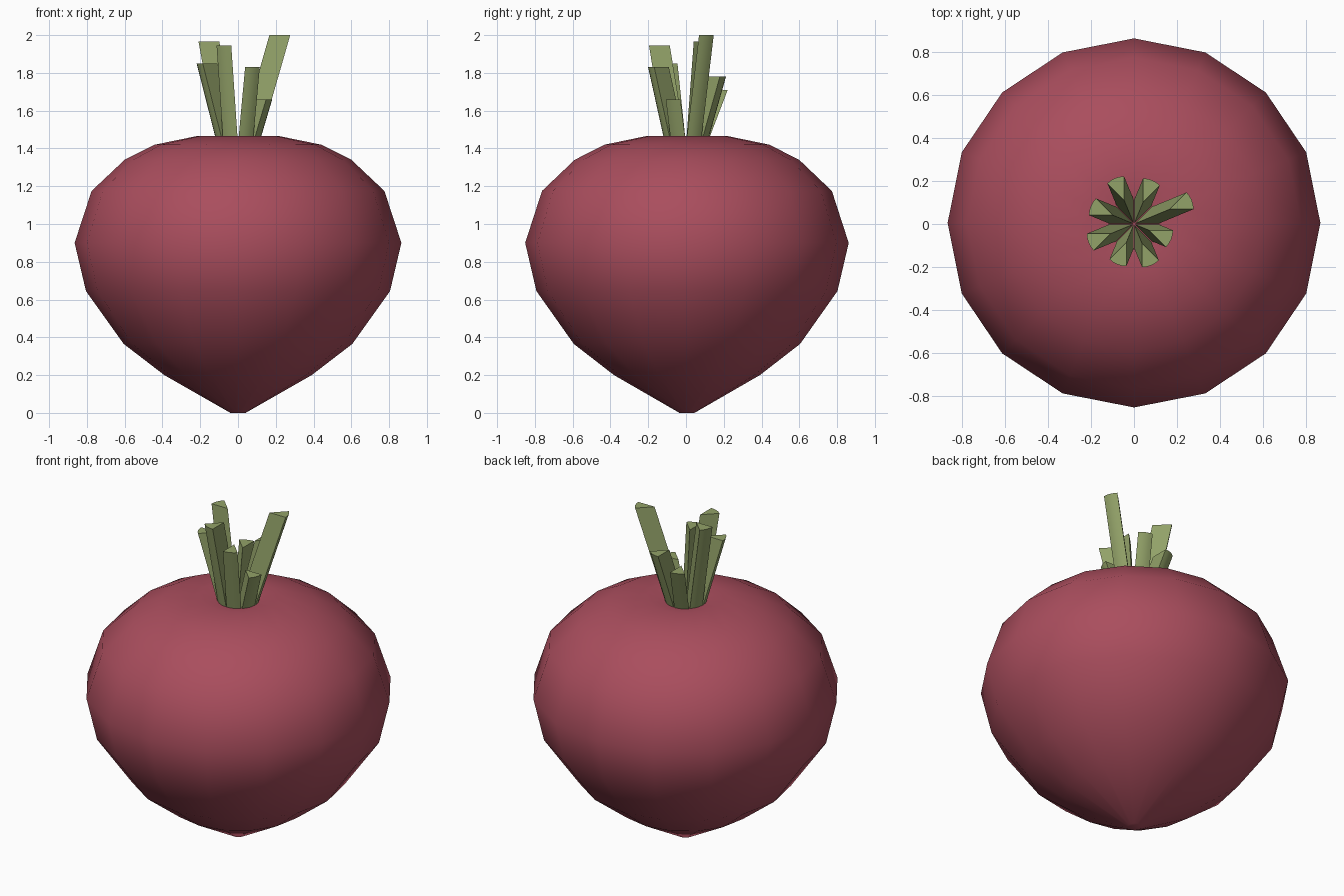
import bpy, bmesh
from math import cos, sin, radians, tau

if "Cube" in bpy.data.objects:
    bpy.data.objects.remove(bpy.data.objects["Cube"])


def make_object(name, bm, color, angle):
    bmesh.ops.recalc_face_normals(bm, faces=bm.faces)
    mesh = bpy.data.meshes.new(name)
    bm.to_mesh(mesh)
    bm.free()
    obj = bpy.data.objects.new(name, mesh)
    bpy.context.collection.objects.link(obj)
    mat = bpy.data.materials.new(name + "_color")
    mat.diffuse_color = (*color, 1)
    mat.use_nodes = True
    mat.node_tree.nodes["Principled BSDF"].inputs["Base Color"].default_value = mat.diffuse_color
    mesh.materials.append(mat)
    bpy.ops.object.select_all(action='DESELECT')
    obj.select_set(True)
    bpy.context.view_layer.objects.active = obj
    bpy.ops.object.shade_smooth_by_angle(angle=radians(angle))
    return obj


# Root body: 16-sided lathe with a shallow dimple at the crown
SIDES = 16
profile = [(0.04, 0), (0.39, 0.2), (0.605, 0.365), (0.805, 0.645), (0.865, 0.9),
           (0.775, 1.175), (0.6, 1.34), (0.44, 1.42), (0.22, 1.465), (0.1, 1.44)]
bm = bmesh.new()
rings = [[bm.verts.new((r * cos(tau * i / SIDES), r * 0.99 * sin(tau * i / SIDES) + 0.005, z))
          for i in range(SIDES)] for r, z in profile]
for a, b in zip(rings, rings[1:]):
    for i in range(SIDES):
        j = (i + 1) % SIDES
        bm.faces.new((a[i], a[j], b[j], b[i]))
bm.faces.new(rings[0])
bm.faces.new(rings[-1])
make_object("root_body", bm, (0.40, 0.075, 0.11), 70)

# Cut stalks: eight pie wedges leaning outward, as (outer tip radius, top height)
stalks = [(0.29, 2.0), (0.22, 1.78), (0.23, 1.71), (0.217, 1.965),
          (0.228, 1.85), (0.203, 1.945), (0.208, 1.83), (0.187, 1.66)]
RADIUS, BASE, STEPS = 0.11, 1.42, 4
bm = bmesh.new()
for k, (tip, top) in enumerate(stalks):
    mid = radians(22.5 + 45 * k)
    section = [(0, 0)]
    for s in range(STEPS + 1):
        a = mid + radians(45) * (s / STEPS - 0.5)
        section.append((RADIUS * cos(a), RADIUS * sin(a)))
    lean = tip - RADIUS
    low = [bm.verts.new((x, y, BASE)) for x, y in section]
    high = [bm.verts.new((x + lean * cos(mid), y + lean * sin(mid), top)) for x, y in section]
    n = len(section)
    for i in range(n):
        j = (i + 1) % n
        bm.faces.new((low[i], low[j], high[j], high[i]))
    bm.faces.new(low)
    bm.faces.new(high)
make_object("leaf_stalks", bm, (0.29, 0.36, 0.14), 40)
